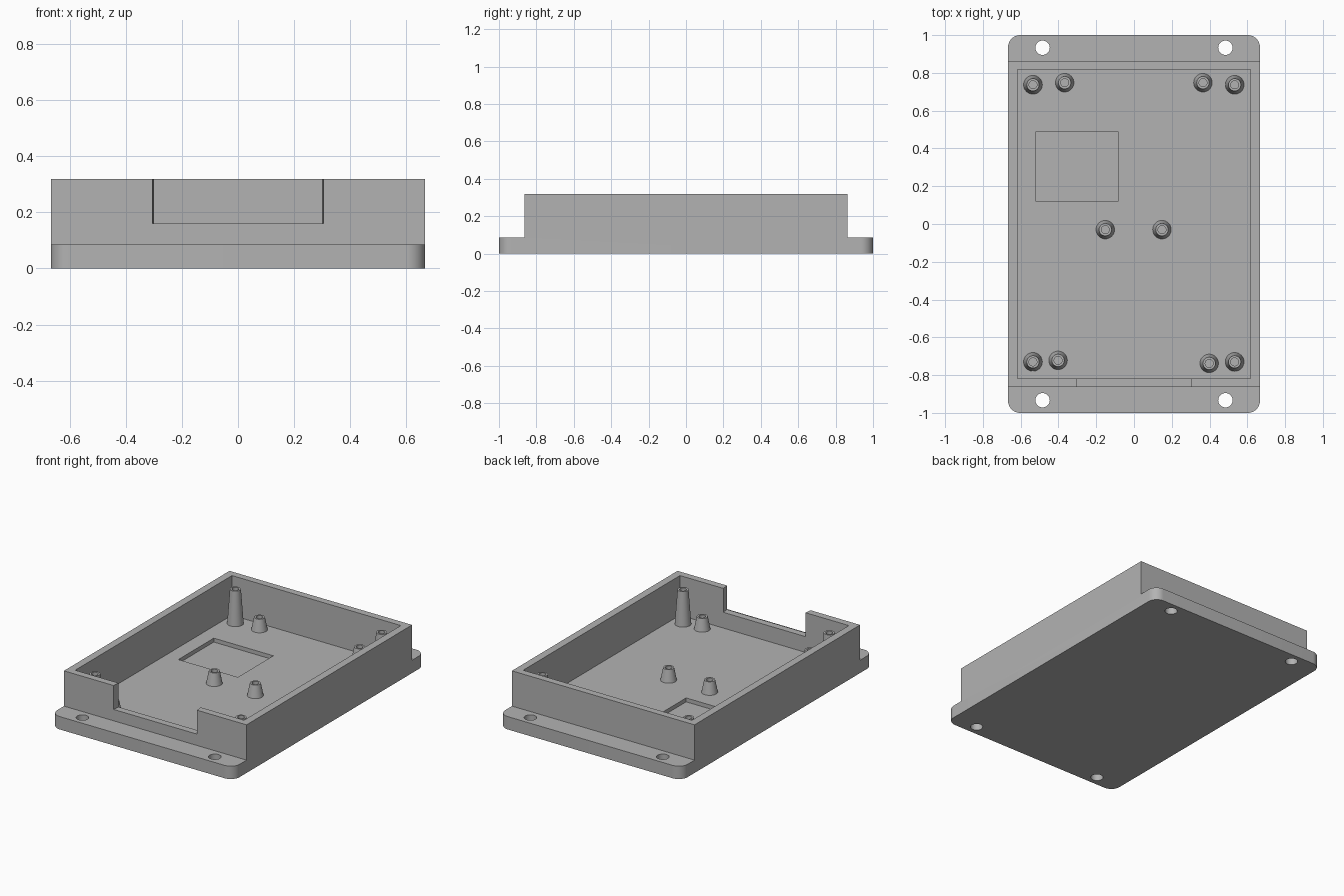
import bpy
import bmesh
from math import cos, sin, pi, radians

cube = bpy.data.objects.get("Cube")
if cube:
    bpy.data.objects.remove(cube, do_unlink=True)

grey = bpy.data.materials.new("grey_plastic")
grey.use_nodes = True
COLOUR = (0.45, 0.45, 0.45, 1)
grey.diffuse_color = COLOUR
grey.node_tree.nodes["Principled BSDF"].inputs["Base Color"].default_value = COLOUR

HALF_X, BOX_Y = 0.667, 0.864
TOP, FLANGE, FLOOR = 0.318, 0.085, 0.056


def add_object(name, bm):
    bmesh.ops.recalc_face_normals(bm, faces=bm.faces)
    mesh = bpy.data.meshes.new(name)
    bm.to_mesh(mesh)
    bm.free()
    mesh.materials.append(grey)
    obj = bpy.data.objects.new(name, mesh)
    bpy.context.collection.objects.link(obj)
    return obj


def extrude(points, offset):
    """Solid made by sweeping a closed outline along an offset."""
    bm = bmesh.new()
    face = bm.faces.new([bm.verts.new(p) for p in points])
    swept = bmesh.ops.extrude_face_region(bm, geom=[face])
    verts = [g for g in swept["geom"] if isinstance(g, bmesh.types.BMVert)]
    bmesh.ops.translate(bm, vec=offset, verts=verts)
    return bm


def prism(outline, z0, z1):
    return extrude([(x, y, z0) for x, y in outline], (0, 0, z1 - z0))


def rectangle(x0, x1, y0, y1):
    return [(x0, y0), (x1, y0), (x1, y1), (x0, y1)]


def circle(x, y, r, n=32):
    return [(x + r * cos(2 * pi * i / n), y + r * sin(2 * pi * i / n)) for i in range(n)]


def smooth(obj):
    bpy.ops.object.select_all(action="DESELECT")
    obj.select_set(True)
    bpy.context.view_layer.objects.active = obj
    bpy.ops.object.shade_smooth_by_angle(angle=radians(30))


# Case body: stepped side profile swept across the width, flange corners rounded
half = [(1, 0), (1, FLANGE), (BOX_Y, FLANGE), (BOX_Y, TOP)]
profile = half + [(-y, z) for y, z in reversed(half)]
bm = extrude([(-HALF_X, y, z) for y, z in profile], (2 * HALF_X, 0, 0))
corners = [e for e in bm.edges
           if all(abs(v.co.y) > 0.99 for v in e.verts)
           and abs(e.verts[0].co.z - e.verts[1].co.z) > 0.01]
bmesh.ops.bevel(bm, geom=corners, offset=0.065, segments=10, profile=0.5, affect="EDGES")
case = add_object("case_body", bm)

# Cut-outs: cavity, shallow floor recess, front notch and mounting holes
cutters = [
    prism(rectangle(-0.617, 0.617, -0.818, 0.818), FLOOR, 0.5),
    prism(rectangle(-0.52, -0.085, 0.12, 0.49), 0.03, 0.2),
    prism([(-0.309, -0.9), (0.309, -0.9), (0.297, -0.79), (-0.297, -0.79)], 0.16, 0.5),
]
cutters += [prism(circle(sx * 0.484, sy * 0.933, 0.038), -0.1, 0.2)
            for sx in (-1, 1) for sy in (-1, 1)]
bpy.context.view_layer.objects.active = case
for bm in cutters:
    cutter = add_object("cutter", bm)
    cutter.hide_render = True
    cut = case.modifiers.new("cut", "BOOLEAN")
    cut.operation = "DIFFERENCE"
    cut.solver = "EXACT"
    cut.object = cutter
    bpy.ops.object.modifier_apply(modifier=cut.name)
    bpy.data.objects.remove(cutter, do_unlink=True)
smooth(case)


# Tapered screw posts with blind holes
def post(name, x, y, top):
    rings = [(0.05, FLOOR - 0.005), (0.033, top), (0.021, top), (0.021, FLOOR + 0.01)]
    bm = bmesh.new()
    loops = [[bm.verts.new((px, py, z)) for px, py in circle(x, y, r)] for r, z in rings]
    for a, b in zip(loops, loops[1:]):
        for i in range(len(a)):
            bm.faces.new((a[i - 1], a[i], b[i], b[i - 1]))
    bm.faces.new(loops[0])
    bm.faces.new(loops[-1])
    smooth(add_object(name, bm))


for x in (-0.535, 0.533):
    for y in (-0.73, 0.737):
        post("tall_corner_post", x, y, 0.283)

for x, y in [(-0.367, 0.748), (0.365, 0.748), (-0.402, -0.722),
             (0.398, -0.738), (-0.152, -0.03), (0.148, -0.03)]:
    post("short_board_post", x, y, 0.138)
